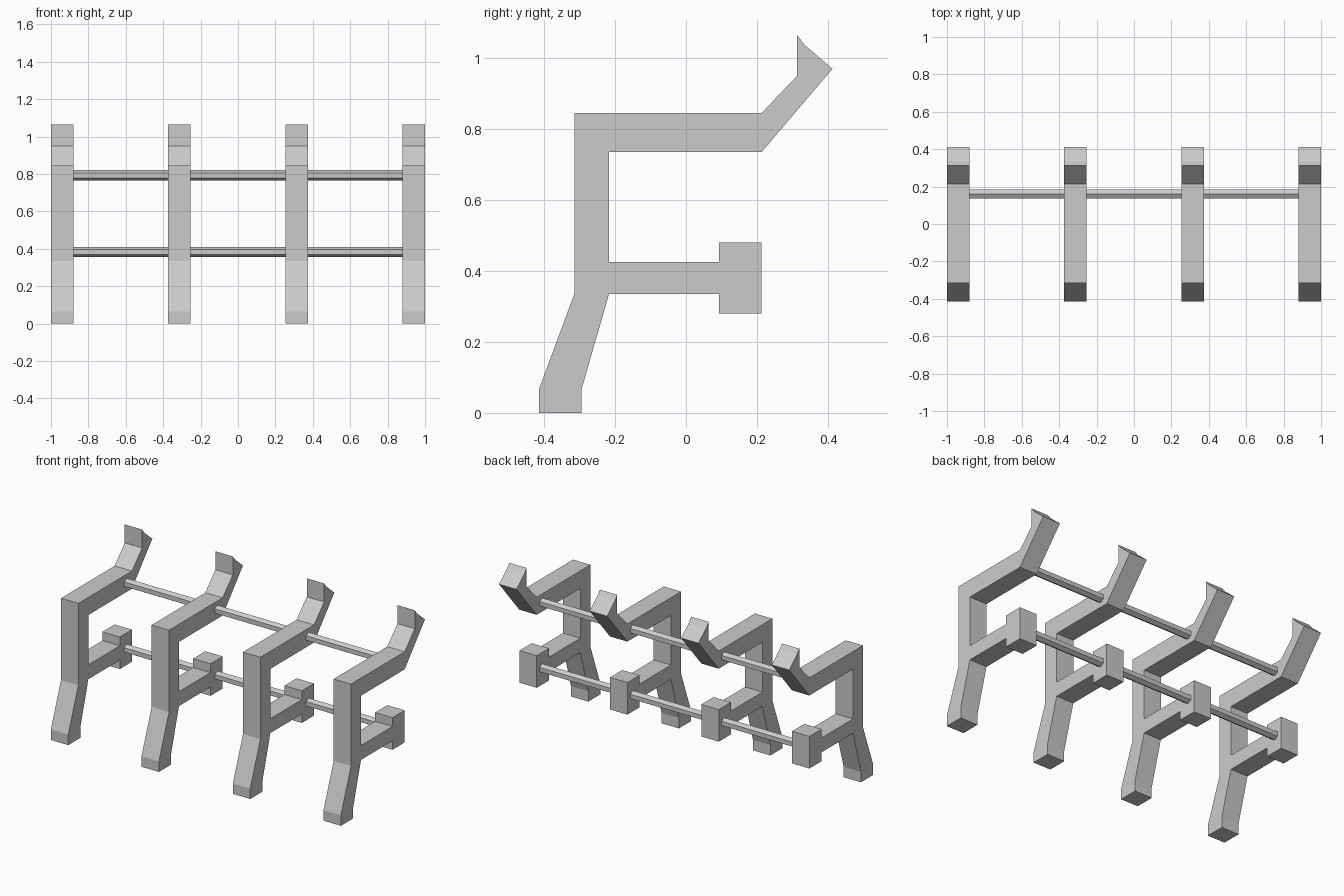
import bpy
import bmesh
from math import pi
from mathutils import Matrix

cube = bpy.data.objects.get("Cube")
if cube:
    bpy.data.objects.remove(cube, do_unlink=True)

grey = bpy.data.materials.new("plain grey")
grey.use_nodes = True
colour = (0.6, 0.6, 0.6, 1)
grey.diffuse_color = colour
grey.node_tree.nodes["Principled BSDF"].inputs["Base Color"].default_value = colour

WIDTH = 0.12
FRAME_X = (-0.94, -0.315, 0.315, 0.94)


def finish(name, bm):
    bmesh.ops.recalc_face_normals(bm, faces=bm.faces)
    mesh = bpy.data.meshes.new(name)
    bm.to_mesh(mesh)
    bm.free()
    mesh.materials.append(grey)
    obj = bpy.data.objects.new(name, mesh)
    bpy.context.collection.objects.link(obj)
    return obj


# Side outline (y, z): foot, lower arm with end block, upper arm with hook
OUTLINE = [
    (-0.415, 0), (-0.295, 0), (-0.295, 0.065), (-0.217, 0.335),
    (0.093, 0.335), (0.093, 0.28), (0.213, 0.28), (0.213, 0.48),
    (0.093, 0.48), (0.093, 0.425), (-0.217, 0.425), (-0.217, 0.735),
    (0.213, 0.735), (0.413, 0.97), (0.335, 1.037), (0.313, 1.065),
    (0.313, 0.95), (0.213, 0.845), (-0.315, 0.845), (-0.315, 0.335),
    (-0.415, 0.065),
]


def support_frame(name, x):
    bm = bmesh.new()
    face = bm.faces.new([bm.verts.new((x - WIDTH / 2, y, z)) for y, z in OUTLINE])
    side = bmesh.ops.extrude_face_region(bm, geom=[face], use_keep_orig=True)
    moved = [v for v in side["geom"] if isinstance(v, bmesh.types.BMVert)]
    bmesh.ops.translate(bm, verts=moved, vec=(WIDTH, 0, 0))
    return finish(name, bm)


# Hexagonal bar with a ridge on top, spanning the gap between two frames
def cross_bar(name, x0, x1, z):
    bm = bmesh.new()
    place = Matrix.Translation(((x0 + x1) / 2, 0.16, z)) @ Matrix.Rotation(pi / 2, 4, "Y")
    bmesh.ops.create_cone(bm, cap_ends=True, segments=6, radius1=0.0275,
                          radius2=0.0275, depth=x1 - x0)
    # Turn the section if its corners point sideways instead of up
    if max(v.co.x for v in bm.verts) < 0.027:
        bmesh.ops.rotate(bm, verts=bm.verts, matrix=Matrix.Rotation(pi / 6, 3, "Z"))
    bmesh.ops.transform(bm, matrix=place, verts=bm.verts)
    return finish(name, bm)


for i, x in enumerate(FRAME_X, 1):
    support_frame(f"support_frame_{i}", x)

for level, z in (("lower", 0.3825), ("upper", 0.7925)):
    for i in range(len(FRAME_X) - 1):
        cross_bar(f"{level}_cross_bar_{i + 1}", FRAME_X[i] + WIDTH / 2,
                  FRAME_X[i + 1] - WIDTH / 2, z)
